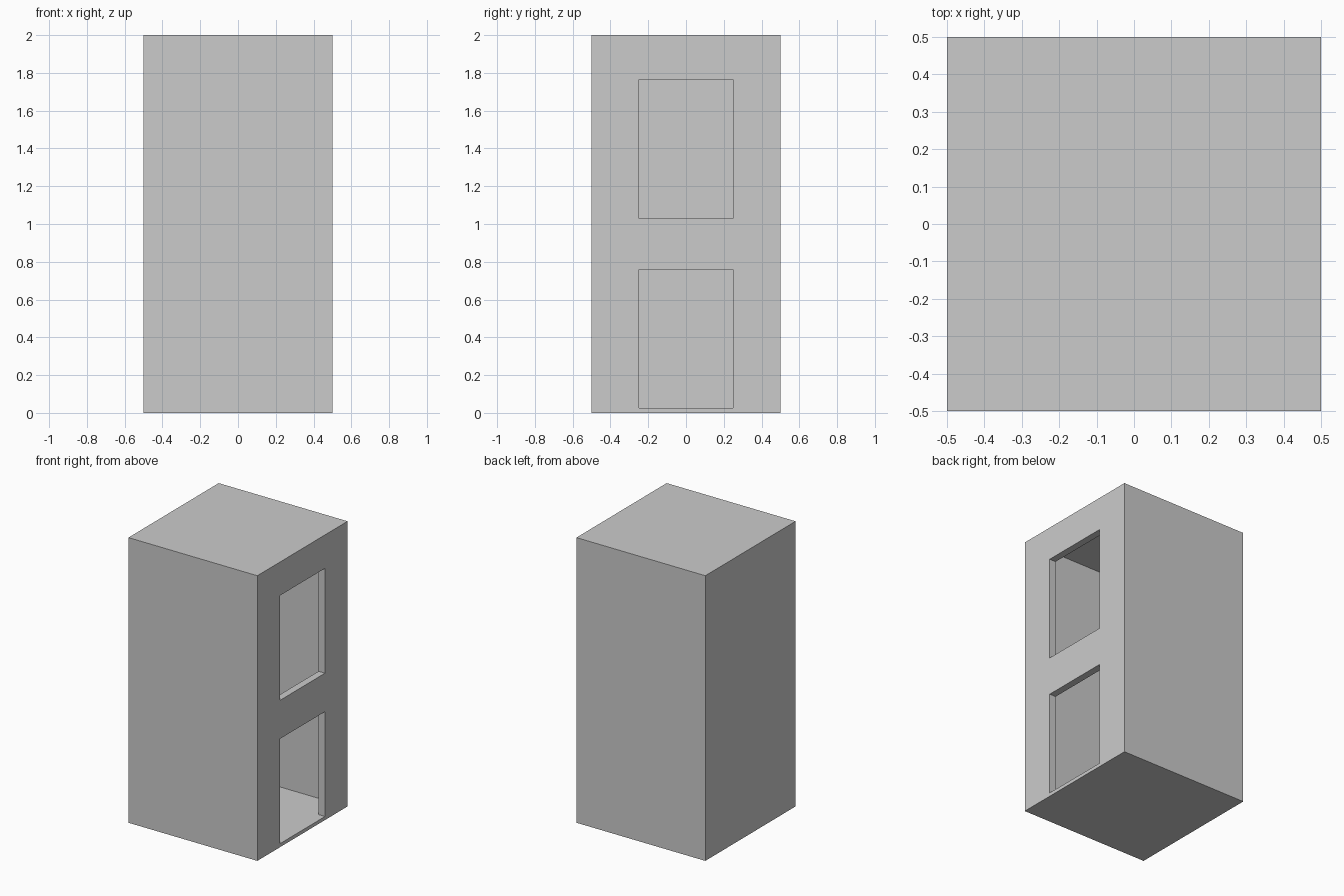
import bpy

if "Cube" in bpy.data.objects:
    bpy.data.objects.remove(bpy.data.objects["Cube"])


def box(name, x, y, z):
    """Axis-aligned box from (min, max) ranges."""
    bpy.ops.mesh.primitive_cube_add(size=1, location=[(r[0] + r[1]) / 2 for r in (x, y, z)])
    ob = bpy.context.object
    ob.name = name
    ob.scale = [r[1] - r[0] for r in (x, y, z)]
    bpy.ops.object.transform_apply(location=True, rotation=False, scale=True)
    return ob


def cut(target, cutter):
    """Subtract the cutter, then discard it."""
    cutter.hide_render = True
    mod = target.modifiers.new(cutter.name, 'BOOLEAN')
    mod.operation = 'DIFFERENCE'
    mod.solver = 'EXACT'
    mod.object = cutter
    bpy.context.view_layer.objects.active = target
    bpy.ops.object.modifier_apply(modifier=mod.name)
    bpy.data.objects.remove(cutter, do_unlink=True)


WALL, SLAB = 0.05, 0.025
INNER = 0.5 - WALL

# Outer shaft
shaft = box("shaft", (-0.5, 0.5), (-0.5, 0.5), (0, 2))

# Hollow interior running the full height
cut(shaft, box("interior", (-INNER, INNER), (-INNER, INNER), (SLAB, 2 - SLAB)))

# Two stacked door openings in the right wall; the lower is flush with the floor
for sill, head in ((SLAB, 0.76), (1.03, 1.765)):
    cut(shaft, box("opening", (0.3, 0.6), (-0.25, 0.25), (sill, head)))
